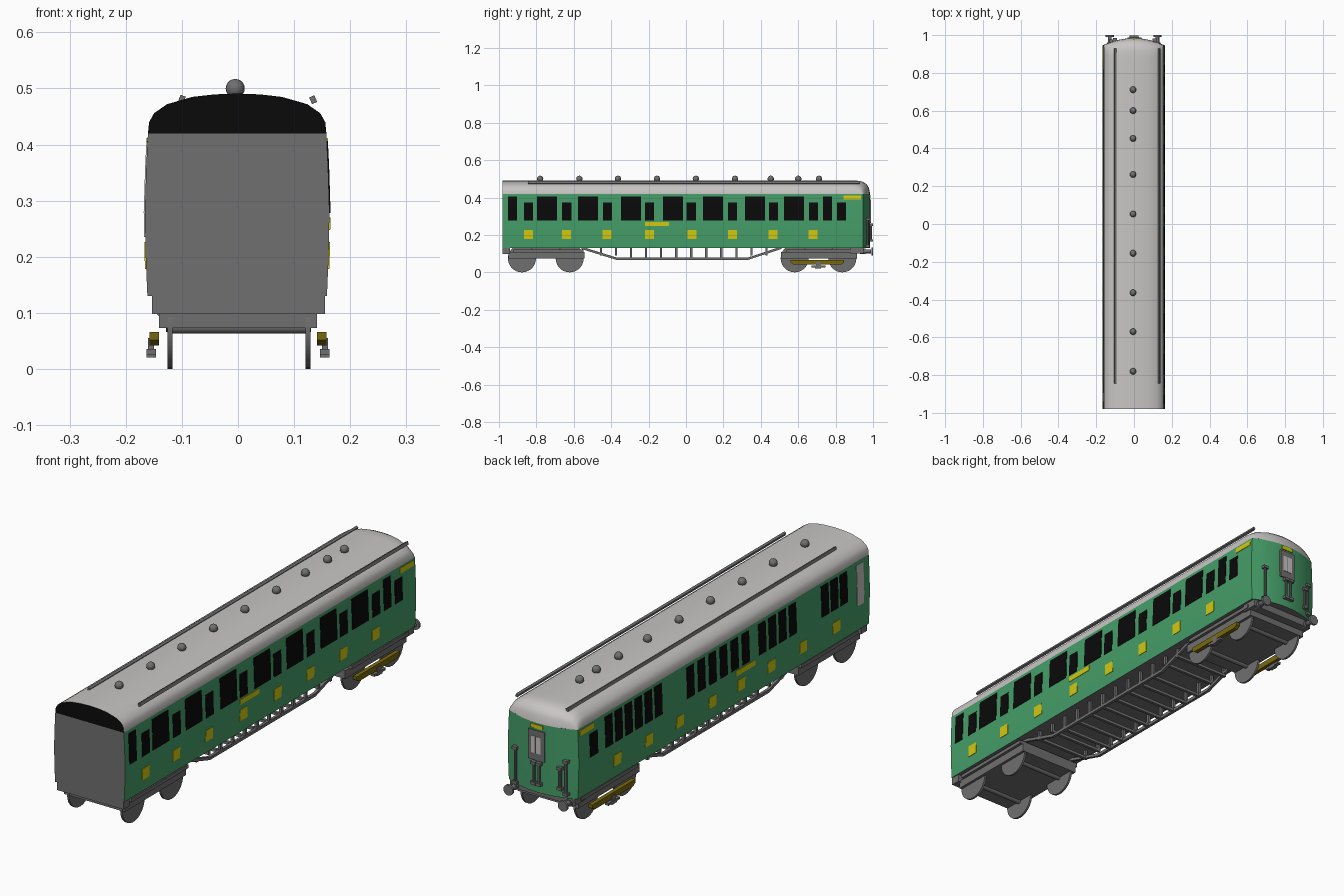
import bpy, bmesh, math
from mathutils import Vector, Matrix

if "Cube" in bpy.data.objects:
    bpy.data.objects.remove(bpy.data.objects["Cube"])


def material(name, r, g, b):
    m = bpy.data.materials.new(name)
    m.diffuse_color = (r, g, b, 1)
    m.use_nodes = True
    m.node_tree.nodes["Principled BSDF"].inputs["Base Color"].default_value = m.diffuse_color
    return m


GREEN = material("body green", .06, .34, .14)
GREY = material("frame grey", .16, .16, .16)
ROOF = material("roof light grey", .58, .56, .55)
BLACK = material("black", .003, .003, .003)
YELLOW = material("yellow", .65, .59, .005)
GOLD = material("timber gold", .19, .14, .004)


def finish(name, bm, mats, smooth=None):
    bmesh.ops.recalc_face_normals(bm, faces=bm.faces)
    me = bpy.data.meshes.new(name)
    bm.to_mesh(me)
    bm.free()
    ob = bpy.data.objects.new(name, me)
    bpy.context.collection.objects.link(ob)
    for m in mats:
        me.materials.append(m)
    if smooth:
        bpy.ops.object.select_all(action='DESELECT')
        ob.select_set(True)
        bpy.context.view_layer.objects.active = ob
        bpy.ops.object.shade_smooth_by_angle(angle=math.radians(smooth))
    return ob


def box(bm, x0, x1, y0, y1, z0, z1):
    m = Matrix.Translation(((x0 + x1) / 2, (y0 + y1) / 2, (z0 + z1) / 2))
    bmesh.ops.create_cube(bm, size=1, matrix=m @ Matrix.Diagonal((x1 - x0, y1 - y0, z1 - z0, 1)))


def rod(bm, a, b, r, n=12):
    a, b = Vector(a), Vector(b)
    rot = (b - a).to_track_quat('Z', 'Y').to_matrix().to_4x4()
    bmesh.ops.create_cone(bm, cap_ends=True, segments=n, radius1=r, radius2=r,
                          depth=(b - a).length, matrix=Matrix.Translation((a + b) / 2) @ rot)


def prism(bm, outline, x0, x1):
    # extrude a (y, z) outline along x
    a = [bm.verts.new((x0, y, z)) for y, z in outline]
    b = [bm.verts.new((x1, y, z)) for y, z in outline]
    bm.faces.new(a)
    bm.faces.new(b[::-1])
    for i in range(len(a)):
        j = (i + 1) % len(a)
        bm.faces.new((a[i], b[i], b[j], a[j]))


CX, BACK, SHOULDER, BOW = -.0015, -.98, .946, .038
SIDE = [(.160, .13), (.163, .20), (.1645, .28), (.162, .36), (.159, .42)]


def half_width(z):
    for (w0, z0), (w1, z1) in zip(SIDE, SIDE[1:]):
        if z <= z1 + 1e-6:
            return w0 + (w1 - w0) * (z - z0) / (z1 - z0)
    return SIDE[-1][0]


def nose(u):
    return SHOULDER + BOW * (1 - u * u)


# body shell: stacked plan outlines with a bowed cab end
bm = bmesh.new()
rings = []
for w, z in SIDE:
    pts = [(-w, BACK), (w, BACK)] + [(w * (1 - i / 4), nose(1 - i / 4)) for i in range(9)]
    rings.append([bm.verts.new((CX + x, y, z)) for x, y in pts])
for a, b in zip(rings, rings[1:]):
    for i in range(len(a)):
        j = (i + 1) % len(a)
        f = bm.faces.new((a[i], a[j], b[j], b[i]))
        f.material_index = 1 if i == 0 else 0
bm.faces.new(rings[0][::-1]).material_index = 1
finish("body", bm, [GREEN, GREY], 20)

# roof: arched section, domed at the cab end, black end panel
half = [(.159, .42), (.157, .44), (.148, .456), (.125, .472), (.08, .485), (.04, .4895)]
arch = half + [(0, .491)] + [(-x, z) for x, z in half[::-1]]
bm = bmesh.new()
rows = []
for t in (None, 0, .2, .4, .6, .75, .87, .95, 1):
    row = []
    for x, z in arch:
        end = nose(x / .159)
        y = BACK if t is None else .87 + (end - .87) * t
        k = 1 if t is None else math.sqrt(max(0, 1 - t ** 4))
        row.append(bm.verts.new((CX + x, y, .42 + (z - .42) * k)))
    rows.append(row)
for a, b in zip(rows, rows[1:]):
    for i in range(len(a) - 1):
        bm.faces.new((a[i], a[i + 1], b[i + 1], b[i]))
bmesh.ops.remove_doubles(bm, verts=bm.verts, dist=1e-5)
bm.faces.new(rows[0]).material_index = 1
finish("roof", bm, [ROOF, BLACK], 40)


def panel(bm, side, y0, y1, z0, z1):
    # thin plate that follows the curved body side
    zs = [z0] + [z for _, z in SIDE if z0 < z < z1] + [z1]
    grid = [[bm.verts.new((CX + side * (half_width(z) + d), y, z))
             for y, d in ((y0, -.003), (y0, .002), (y1, .002), (y1, -.003))] for z in zs]
    for a, b in zip(grid, grid[1:]):
        for i in range(4):
            j = (i + 1) % 4
            bm.faces.new((a[i], a[j], b[j], b[i]))
    bm.faces.new(grid[0])
    bm.faces.new(grid[-1])


# side windows: tall saloon lights and lower door lights
bm = bmesh.new()
for c in (-.842, -.637, -.42, -.195, .029, .249, .468, .682, .831):
    panel(bm, 1, c - .025, c + .025, .278, .374)
for c in (-.743, -.524, -.294, -.07, .145, .369, .577):
    panel(bm, 1, c - .054, c + .054, .278, .406)
for c in (-.928, .757):
    panel(bm, 1, c - .024, c + .024, .278, .406)
finish("right_windows", bm, [BLACK])
bm = bmesh.new()
panel(bm, -1, .82, .872, .278, .374)
for start, count, step in ((.745, 6, .0655), (.205, 6, .073), (-.27, 4, .067), (-.685, 3, .062)):
    for i in range(count):
        c = start - i * step
        panel(bm, -1, c - .024, c + .024, .278, .406)
finish("left_windows", bm, [BLACK])
bm = bmesh.new()
panel(bm, -1, -.94, -.895, .235, .405)
finish("left_end_panel", bm, [ROOF])

# yellow class panels and name strips
bm = bmesh.new()
for side, centres in ((1, (-.842, -.64, -.423, -.195, .032, .248, .466, .68)),
                      (-1, (-.76, -.54, -.33, -.13, .06, .275, .48, .69))):
    for c in centres:
        panel(bm, side, c - .024, c + .024, .178, .226)
    panel(bm, side, -.22, -.092, .248, .270)
    panel(bm, side, .843, .936, .39, .412)
box(bm, -.025, .03, .975, .987, .398, .414)
finish("yellow_panels", bm, [YELLOW])

# cab end window with two panes
bm = bmesh.new()
box(bm, -.035, .04, .97, .988, .265, .39)
finish("cab_window_frame", bm, [GREY])
bm = bmesh.new()
for x in (-.018, .006):
    box(bm, x, x + .02, .98, .99, .295, .365)
finish("cab_window_panes", bm, [ROOF])

# cab end hoses and pipes
bm = bmesh.new()
for x, z0, z1 in ((.11, .14, .285), (-.012, .17, .255), (.012, .17, .255),
                  (-.1, .17, .255), (-.122, .15, .285)):
    y = nose(x / .16) + .006
    rod(bm, (x, y, z0), (x, y, z1), .006, 8)
    for z in (z0, z1):
        box(bm, x - .011, x + .011, y - .01, y + .009, z - .006, z + .006)
finish("cab_pipes", bm, [GREY], 40)

# roof rails and ventilators
bm = bmesh.new()
for x, z, a in ((-.1, .481, .35), (.134, .480, -.4)):
    m = Matrix.Translation((x, .042, z)) @ Matrix.Rotation(a, 4, 'Y')
    bmesh.ops.create_cube(bm, size=1, matrix=m @ Matrix.Diagonal((.01, 1.775, .013, 1)))
finish("roof_rails", bm, [GREY])
bm = bmesh.new()
for y in (-.78, -.57, -.364, -.155, .053, .262, .453, .6, .711):
    bmesh.ops.create_uvsphere(bm, u_segments=16, v_segments=10, radius=.017,
                              matrix=Matrix.Translation((-.005, y, .5)))
finish("roof_ventilators", bm, [GREY], 60)

# bogies: stepped frame and four wheels each
for name, c in (("rear", -.747), ("cab", .711)):
    bm = bmesh.new()
    box(bm, -.141, .141, c - .203, c + .203, .073, .108)
    box(bm, -.153, .153, c - .175, c + .2, .106, .121)
    box(bm, -.12, .12, c - .15, c + .15, .12, .131)
    finish(name + "_bogie_frame", bm, [GREY])
    bm = bmesh.new()
    for y in (c - .13, c + .125):
        for x in (-.121, .125):
            rod(bm, (x - .0045, y, .075), (x + .0045, y, .075), .075, 28)
        rod(bm, (-.12, y, .075), (.12, y, .075), .012)
    finish(name + "_bogie_wheels", bm, [GREY], 40)

# end beams
bm = bmesh.new()
box(bm, -.153, .155, BACK, -.94, .098, .131)
box(bm, -.15, .15, .88, .95, .1, .131)
finish("end_beams", bm, [GREY])

# underframe truss: sloped side bars, posts and cross bars
bm = bmesh.new()
path = [(-.56, .125), (-.37, .066), (.33, .066), (.51, .125)]
outline = path + [(y, z + .013) for y, z in path[::-1]]
for x in (-.128, .118):
    prism(bm, outline, x, x + .012)
for i in range(12):
    y = -.455 + i * .0805
    top = .131
    low = .066 if -.37 < y < .33 else .09
    for x in (-.128, .118):
        box(bm, x, x + .012, y - .006, y + .006, low, top)
    box(bm, -.12, .12, y - .006, y + .006, low, low + .012)
finish("underframe_truss", bm, [GREY])

# collector shoe beams beside the cab bogie
beams, shoes = bmesh.new(), bmesh.new()
for s in (-1, 1):
    xs = sorted((s * .141, s * .158))
    prism(beams, [(.575, .042), (.83, .042), (.845, .052), (.845, .066), (.56, .066), (.56, .052)], *xs)
    xs = sorted((s * .146, s * .163))
    box(shoes, *xs, .67, .745, .026, .036)
    box(shoes, *xs, .69, .722, .021, .028)
    xs = sorted((s * .15, s * .16))
    box(shoes, *xs, .695, .718, .03, .055)
finish("shoe_beams", beams, [GOLD])
finish("collector_shoes", shoes, [GREY])

# buffers
bm = bmesh.new()
for x in (-.128, .124):
    rod(bm, (x, .92, .112), (x, .99, .112), .01)
    rod(bm, (x, .991, .112), (x, 1.0, .112), .022, 16)
    rod(bm, (x, .93, .112), (x, .96, .112), .015)
finish("buffers", bm, [GREY], 40)
